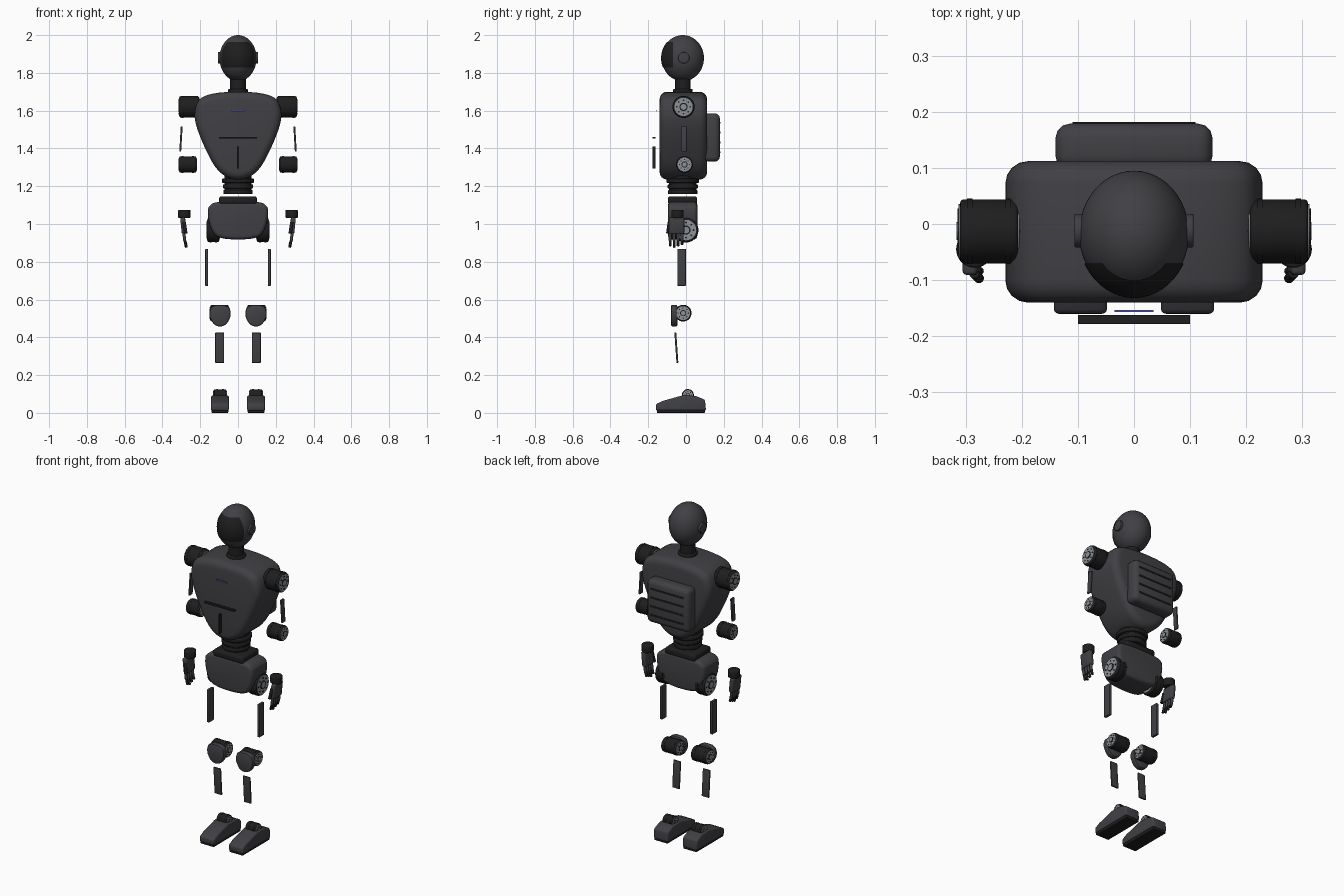
import bpy, bmesh, math
from mathutils import Matrix, Vector

old = bpy.data.objects.get("Cube")
if old:
    bpy.data.objects.remove(old, do_unlink=True)


def material(name, r, g, b):
    m = bpy.data.materials.new(name)
    m.use_nodes = True
    m.diffuse_color = (r, g, b, 1)
    m.node_tree.nodes["Principled BSDF"].inputs["Base Color"].default_value = (r, g, b, 1)
    return m


SHELL = material("dark grey shell", 0.052, 0.052, 0.059)
BLACK = material("black joint", 0.013, 0.013, 0.014)
STEEL = material("steel", 0.27, 0.29, 0.31)
BLUE = material("blue light", 0.12, 0.14, 0.6)
parts = []


def finish(bm, name, mat, bevel=0.0, segments=3):
    """Bevel the sharp edges and turn the bmesh into an object."""
    bmesh.ops.recalc_face_normals(bm, faces=bm.faces)
    if bevel:
        sharp = [e for e in bm.edges if len(e.link_faces) == 2 and e.calc_face_angle() > 0.6]
        bmesh.ops.bevel(bm, geom=sharp, offset=bevel, segments=segments,
                        profile=0.5, affect='EDGES')
    me = bpy.data.meshes.new(name)
    bm.to_mesh(me)
    bm.free()
    me.materials.append(mat)
    ob = bpy.data.objects.new(name, me)
    bpy.context.collection.objects.link(ob)
    parts.append(ob)
    return ob


def box(name, loc, size, mat, bevel=0.0, rot=(0, 0, 0)):
    bm = bmesh.new()
    bmesh.ops.create_cube(bm, size=1, matrix=Matrix.Diagonal((*size, 1)))
    ob = finish(bm, name, mat, bevel)
    ob.location, ob.rotation_euler = loc, rot
    return ob


def rod(name, a, b, r, mat, bevel=0.0, sides=32):
    """Cylinder between two points."""
    a, b = Vector(a), Vector(b)
    turn = (b - a).to_track_quat('Z', 'Y').to_matrix().to_4x4()
    bm = bmesh.new()
    bmesh.ops.create_cone(bm, cap_ends=True, segments=sides, radius1=r, radius2=r,
                          depth=(b - a).length, matrix=Matrix.Translation((a + b) / 2) @ turn)
    return finish(bm, name, mat, bevel)


def prism(name, pts, axis, lo, hi, mat, bevel=0.0, rounds=0, segments=4):
    """Extrude a closed outline along x or y, after optional corner cutting."""
    for _ in range(rounds):
        pairs = zip(pts, pts[1:] + pts[:1])
        pts = [(p[0] + (q[0] - p[0]) * t, p[1] + (q[1] - p[1]) * t)
               for p, q in pairs for t in (0.25, 0.75)]
    bm = bmesh.new()
    ends = [[bm.verts.new((d, u, v) if axis == 'x' else (u, d, v)) for u, v in pts]
            for d in (lo, hi)]
    for ring in ends:
        bm.faces.new(ring)
    n = len(pts)
    for i in range(n):
        j = (i + 1) % n
        bm.faces.new((ends[0][i], ends[0][j], ends[1][j], ends[1][i]))
    return finish(bm, name, mat, bevel, segments)


def symmetric(half):
    return half + [(-x, z) for x, z in reversed(half)]


def ellipsoid(name, loc, radii, mat, cuts=()):
    bm = bmesh.new()
    bmesh.ops.create_uvsphere(bm, u_segments=48, v_segments=32, radius=1,
                              matrix=Matrix.Translation(loc) @ Matrix.Diagonal((*radii, 1)))
    for point, normal in cuts:
        bmesh.ops.bisect_plane(bm, geom=bm.verts[:] + bm.edges[:] + bm.faces[:],
                               plane_co=point, plane_no=normal, clear_outer=True)
    return finish(bm, name, mat)


def joint(name, x0, x1, y, z, r):
    """Black motor drum along x with a bolted steel disc on both ends."""
    rod(name + "_drum", (x0, y, z), (x1, y, z), r, BLACK, r * 0.12)
    d = (x1 - x0) / abs(x1 - x0)
    for label, x, o in (("inner", x0, -d), ("outer", x1, d)):
        rod(f"{name}_{label}_collar", (x - o * 0.012, y, z), (x - o * 0.022, y, z), r * 1.03, BLACK)
        rod(f"{name}_{label}_disc", (x - o * 0.01, y, z), (x + o * 0.003, y, z), r * 0.85, STEEL)
        rod(f"{name}_{label}_hub", (x, y, z), (x + o * 0.005, y, z), r * 0.38, BLACK)
        rod(f"{name}_{label}_pin", (x, y, z), (x + o * 0.006, y, z), r * 0.27, STEEL)
        for k in range(8):
            t = k * math.tau / 8
            by, bz = y + math.cos(t) * r * 0.63, z + math.sin(t) * r * 0.63
            rod(f"{name}_{label}_bolt_{k + 1}", (x, by, bz), (x + o * 0.005, by, bz),
                r * 0.08, BLACK, sides=8)


# Head, visor and neck
HC = Vector((0, -0.017, 1.878))
ellipsoid("head", HC, (0.098, 0.112, 0.122), SHELL)
ellipsoid("visor", HC, (0.1, 0.115, 0.124), BLACK,
          [((0, -0.07, 0), (0, 1, 0)), ((0, 0, 1.963), (0, 0, 1)), ((0, 0, 1.828), (0, 0, -1))])
rod("neck", (0, -0.017, 1.7), (0, -0.017, 1.8), 0.042, BLACK)
rod("neck_collar", (0, -0.017, 1.685), (0, -0.017, 1.715), 0.052, BLACK, 0.005)

# Torso with chest trim
prism("torso", symmetric([(0.185, 1.7), (0.24, 1.595), (0.205, 1.46), (0.09, 1.235)]),
      'y', -0.14, 0.112, SHELL, 0.04, rounds=3)
box("chest_light", (0, -0.155, 1.6), (0.07, 0.004, 0.007), BLUE)
box("chest_seam_across", (0, -0.17, 1.456), (0.2, 0.016, 0.008), BLACK)
box("chest_seam_down", (0, -0.17, 1.353), (0.008, 0.016, 0.116), BLACK)

# Backpack and its vents
box("backpack", (0, 0.137, 1.458), (0.28, 0.084, 0.256), SHELL, 0.026)
for k in range(4):
    box(f"backpack_vent_{k + 1}", (0, 0.179, 1.38 + k * 0.052), (0.22, 0.006, 0.01), BLACK)

# Waist rings
rod("waist_core", (0, -0.017, 1.158), (0, -0.017, 1.26), 0.072, BLACK)
for k, r in enumerate((0.078, 0.08, 0.086)):
    z = 1.158 + k * 0.03
    rod(f"waist_ring_{k + 1}", (0, -0.017, z), (0, -0.017, z + 0.022), r, BLACK, 0.005)

# Pelvis
prism("pelvis", symmetric([(0.14, 1.122), (0.165, 1.07), (0.145, 0.97), (0.1, 0.918)]),
      'y', -0.095, 0.06, SHELL, 0.02, rounds=2)
box("pelvis_mount", (0, -0.018, 1.125), (0.2, 0.155, 0.042), BLACK, 0.012)

for side, s in (("left", 1), ("right", -1)):
    # Ear
    rod(side + "_ear", (s * 0.085, -0.012, 1.88), (s * 0.106, -0.012, 1.88), 0.03, SHELL, 0.003)

    # Arm
    joint(side + "_shoulder", s * 0.207, s * 0.31, -0.013, 1.62, 0.057)
    box(side + "_upper_arm_plate", (s * 0.302, -0.01, 1.45), (0.01, 0.03, 0.135),
        SHELL, 0.003, (0, -s * 0.06, 0))
    joint(side + "_elbow", s * 0.222, s * 0.31, -0.008, 1.315, 0.043)

    # Hand
    rod(side + "_wrist", (s * 0.284, -0.045, 1.032), (s * 0.284, -0.045, 1.075), 0.033, BLACK, 0.005)
    box(side + "_palm", (s * 0.289, -0.05, 0.992), (0.026, 0.082, 0.088), SHELL, 0.008,
        (0, s * 0.1, 0))
    for k in range(4):
        y = -0.084 + k * 0.021
        tip = 0.875 + 0.008 * abs(k - 1)
        rod(f"{side}_finger_{k + 1}_base", (s * 0.287, y, 0.955), (s * 0.282, y, 0.912),
            0.008, SHELL, 0.002, 12)
        rod(f"{side}_finger_{k + 1}_tip", (s * 0.282, y, 0.915), (s * 0.274, y, tip),
            0.007, BLACK, 0.002, 12)
    rod(side + "_thumb", (s * 0.285, -0.088, 1.01), (s * 0.276, -0.097, 0.95),
        0.009, BLACK, 0.002, 12)

    # Hip and thigh
    joint(side + "_hip", s * 0.1, s * 0.162, 0.0, 0.968, 0.064)
    box(side + "_thigh_plate", (s * 0.166, -0.023, 0.77), (0.016, 0.045, 0.195), SHELL, 0.003)

    # Knee and shin
    joint(side + "_knee", s * 0.05, s * 0.146, -0.015, 0.528, 0.043)
    cap = [(s * 0.095 + x, z) for x, z in
           symmetric([(0.046, 0.572), (0.06, 0.52), (0.04, 0.475), (0.015, 0.458)])]
    prism(side + "_knee_cap", cap, 'y', -0.08, -0.045, SHELL, 0.008, rounds=1, segments=2)
    box(side + "_shin_plate", (s * 0.097, -0.051, 0.345), (0.047, 0.01, 0.16), SHELL, 0.003,
        (0.07, 0, 0))

    # Foot
    joint(side + "_ankle", s * 0.063, s * 0.127, 0.01, 0.094, 0.031)
    prism(side + "_foot", [(-0.16, 0.012), (-0.16, 0.046), (-0.125, 0.063), (-0.02, 0.092),
                           (0.05, 0.09), (0.1, 0.07), (0.106, 0.012)],
          'x', s * 0.048, s * 0.143, SHELL, 0.009, segments=3)
    box(side + "_sole", (s * 0.0955, -0.027, 0.009), (0.088, 0.255, 0.018), BLACK, 0.004)

# Smooth shading with crisp edges
bpy.ops.object.select_all(action='DESELECT')
for ob in parts:
    ob.select_set(True)
bpy.context.view_layer.objects.active = parts[0]
bpy.ops.object.shade_smooth_by_angle(angle=math.radians(35))
